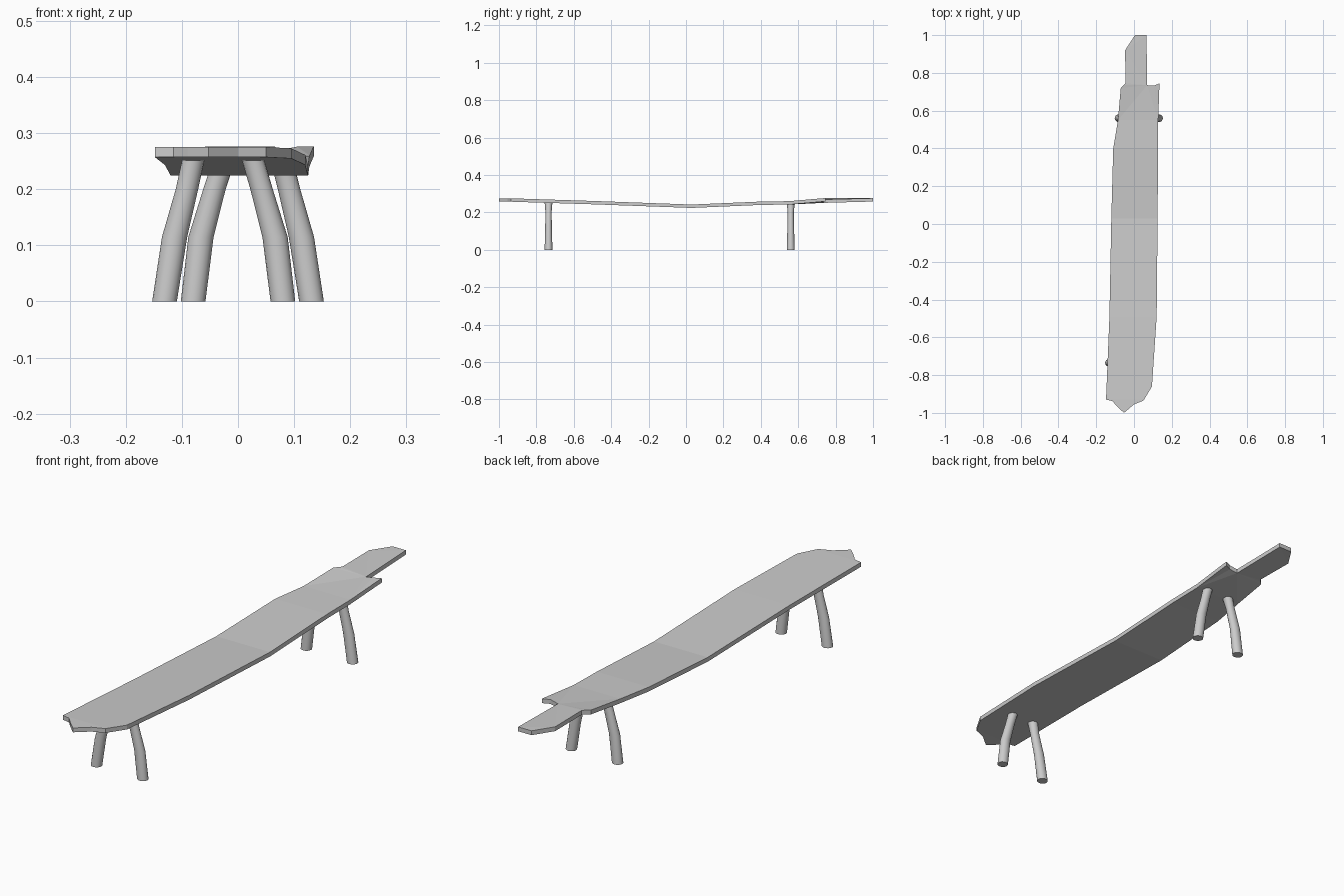
import bpy, bmesh, math
from mathutils import Vector

if "Cube" in bpy.data.objects:
    bpy.data.objects.remove(bpy.data.objects["Cube"])

THICK = 0.018

# Seat outline seen from above: split plank with a forked far end
OUTLINE = [(0.005, 1.0), (0.066, 1.0), (0.07, 0.735), (0.105, 0.732), (0.135, 0.745),
           (0.128, 0.55), (0.125, 0.03), (0.12, -0.49), (0.095, -0.86), (0.05, -0.935),
           (0.0, -0.955), (-0.053, -1.0), (-0.09, -0.965), (-0.115, -0.937), (-0.148, -0.93),
           (-0.13, -0.49), (-0.12, 0.03), (-0.11, 0.4), (-0.085, 0.55), (-0.07, 0.72),
           (-0.045, 0.745), (-0.047, 0.92)]
# Sagging height of the seat top along y
SAG = [(-1.0, 0.275), (-0.93, 0.275), (-0.49, 0.261), (0.03, 0.242), (0.4, 0.258),
       (0.55, 0.26), (0.735, 0.276), (1.01, 0.276)]


def top_height(y):
    for (y0, z0), (y1, z1) in zip(SAG, SAG[1:]):
        if y <= y1:
            return z0 + (z1 - z0) * (y - y0) / (y1 - y0)
    return SAG[-1][1]


def finish(bm, name):
    bmesh.ops.recalc_face_normals(bm, faces=bm.faces)
    mesh = bpy.data.meshes.new(name)
    bm.to_mesh(mesh)
    bm.free()
    obj = bpy.data.objects.new(name, mesh)
    bpy.context.collection.objects.link(obj)
    return obj


def make_seat():
    bm = bmesh.new()
    bm.faces.new([bm.verts.new((x, y, 0)) for x, y in OUTLINE])
    # crease lines across the plank
    for y, _ in SAG[1:-1]:
        bmesh.ops.bisect_plane(bm, geom=bm.verts[:] + bm.edges[:] + bm.faces[:],
                               plane_co=(0, y, 0), plane_no=(0, 1, 0), dist=1e-5)
    bmesh.ops.triangulate(bm, faces=bm.faces[:])
    for v in bm.verts:
        v.co.z = top_height(v.co.y)
        # inner corner of the fork sits a little lower
        if abs(v.co.y - 0.735) < 0.004 and 0.06 < v.co.x < 0.08:
            v.co.z -= 0.007
    # plank thickness
    ext = bmesh.ops.extrude_face_region(bm, geom=bm.faces[:], use_keep_orig=True)
    new = [g for g in ext["geom"] if isinstance(g, bmesh.types.BMVert)]
    bmesh.ops.translate(bm, verts=new, vec=(0, 0, -THICK))
    return finish(bm, "seat")


def make_leg(name, xs, y, top, flip=1, sides=16):
    # bent branch: rings follow the path, with a narrower waist
    bm = bmesh.new()
    heights = (0, 0.115, 0.2, top)
    radii = ((0.022, 0.021), (0.0225, 0.018), (0.020, 0.0165), (0.020, 0.021))
    rings = []
    for x, z, (rx, ry) in zip(xs, heights, radii):
        rings.append([bm.verts.new((flip * x + rx * math.cos(a), y + ry * math.sin(a), z))
                      for a in (2 * math.pi * i / sides for i in range(sides))])
    for lo, hi in zip(rings, rings[1:]):
        for i in range(sides):
            j = (i + 1) % sides
            bm.faces.new((lo[i], lo[j], hi[j], hi[i]))
    bm.faces.new(rings[0])
    bm.faces.new(rings[-1])
    obj = finish(bm, name)
    bpy.ops.object.select_all(action='DESELECT')
    obj.select_set(True)
    bpy.context.view_layer.objects.active = obj
    bpy.ops.object.shade_smooth_by_angle(angle=math.radians(40))


make_seat()

# Legs: the back pair repeats the front pair turned around
OUTER = (-0.131, -0.113, -0.091, -0.079)
INNER = (0.08, 0.066, 0.042, 0.026)
for end, y, top, flip in (("front", -0.735, 0.255, 1), ("back", 0.56, 0.248, -1)):
    make_leg(end + "_outer_leg", OUTER, y, top, flip)
    make_leg(end + "_inner_leg", INNER, y, top, flip)
